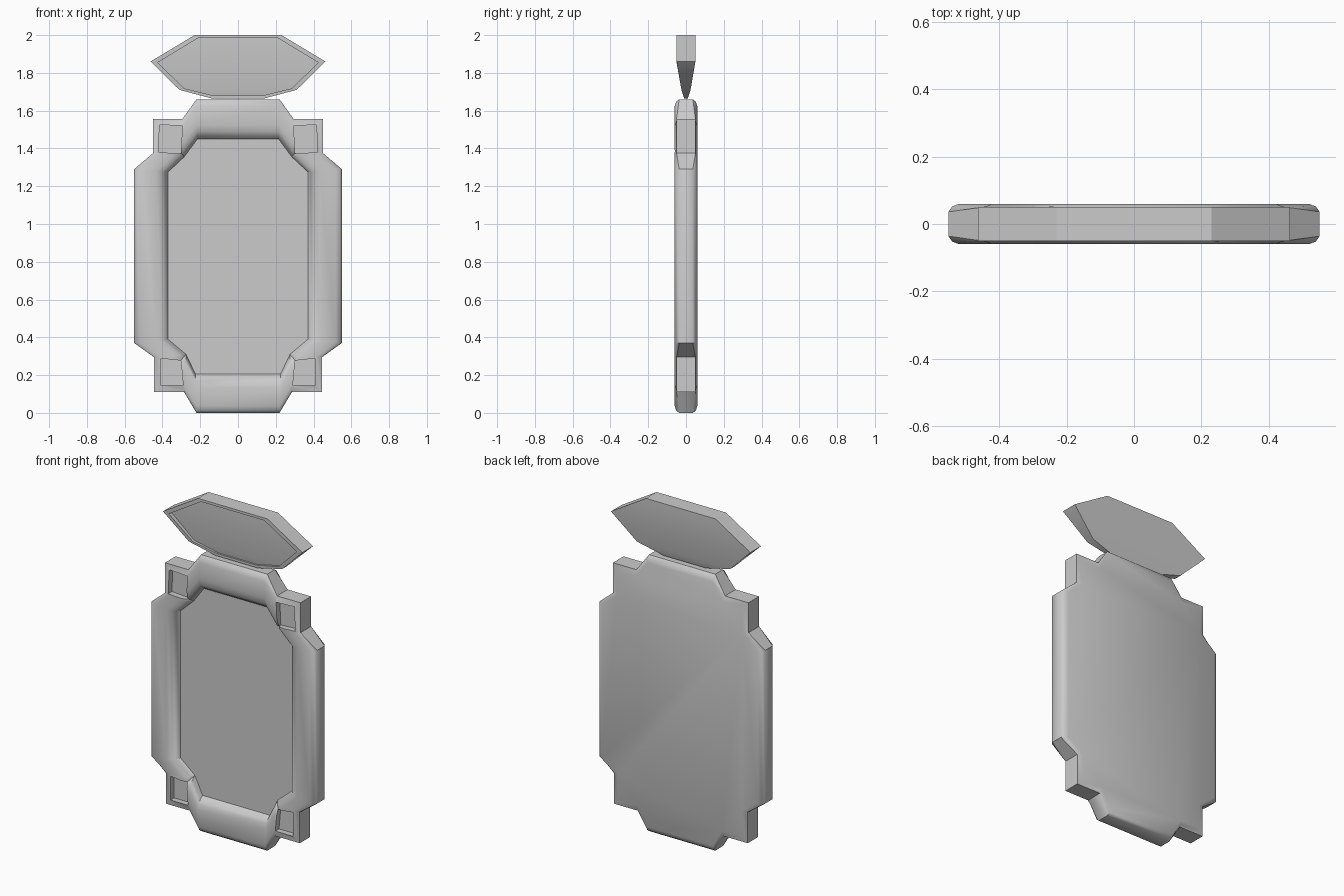
import bpy, bmesh, math

if "Cube" in bpy.data.objects:
    bpy.data.objects.remove(bpy.data.objects["Cube"])

def finish(name, bm):
    bmesh.ops.remove_doubles(bm, verts=bm.verts, dist=1e-5)
    bmesh.ops.recalc_face_normals(bm, faces=bm.faces)
    me = bpy.data.meshes.new(name)
    bm.to_mesh(me)
    bm.free()
    ob = bpy.data.objects.new(name, me)
    bpy.context.collection.objects.link(ob)
    return ob

def activate(ob):
    bpy.ops.object.select_all(action='DESELECT')
    ob.select_set(True)
    bpy.context.view_layer.objects.active = ob

def mirrored(half):
    return half + [(-x, z) for x, z in reversed(half)]

def bridge(bm, a, b):
    # quads between two closed rings, skipping collapsed sides
    n = len(a)
    for i in range(n):
        j = (i + 1) % n
        vs = list(dict.fromkeys((a[i], a[j], b[j], b[i])))
        if len(vs) > 2:
            bm.faces.new(vs)

# Frame body: rounded section swept between outer outline and opening
outer = mirrored([(.22, 0), (.285, .11), (.445, .11), (.445, .295), (.55, .37),
                  (.55, 1.29), (.45, 1.375), (.45, 1.555), (.295, 1.555), (.22, 1.66)])
inner = mirrored([(.225, .205), (.275, .31), (.275, .31), (.275, .31), (.37, .39),
                  (.37, 1.275), (.285, 1.355), (.285, 1.355), (.285, 1.355), (.215, 1.45)])
block = {1, 2, 3, 6, 7, 8}
section = [(.18, .06), (.06, .052), (0, .036), (0, -.036), (.06, -.052),
           (.18, -.06), (.65, -.06), (.82, -.052), (.92, -.038), (1, -.015)]
bm = bmesh.new()
rings = []
for t, y in section:
    ring, cache = [], {}
    for i, ((ox, oz), (ix, iz)) in enumerate(zip(outer, inner)):
        yy = math.copysign(.05, y) if t == 0 and min(i, 19 - i) in block else y
        co = (ox + (ix - ox) * t, yy, oz + (iz - oz) * t)
        key = tuple(round(c, 5) for c in co)
        if key not in cache:
            cache[key] = bm.verts.new(co)
        ring.append(cache[key])
    rings.append(ring)
for a, b in zip(rings, rings[1:]):
    bridge(bm, a, b)
bm.faces.new(rings[0])                        # back
bm.faces.new(list(dict.fromkeys(rings[-1])))  # recessed panel
frame = finish("frame_with_panel", bm)

# Square pockets in the four corner blocks
pockets = [[(.295, 1.52), (.415, 1.525), (.422, 1.38), (.302, 1.373)],
           [(.29, .145), (.407, .145), (.407, .288), (.302, .277)]]
bm = bmesh.new()
for quad in pockets:
    for s in (1, -1):
        a, b = [[bm.verts.new((s * x, y, z)) for x, z in quad] for y in (-.1, -.025)]
        bridge(bm, a, b)
        bm.faces.new(a)
        bm.faces.new(b)
cutter = finish("pocket_cutter", bm)
cutter.hide_render = True
mod = frame.modifiers.new("pockets", 'BOOLEAN')
mod.operation, mod.solver, mod.object = 'DIFFERENCE', 'EXACT', cutter
activate(frame)
bpy.ops.object.modifier_apply(modifier=mod.name)
bpy.data.objects.remove(cutter)
bpy.ops.object.shade_smooth_by_angle(angle=math.radians(38))

# Top plaque: tapered slab with a dished front, built in mirrored rows
rim = [(.23, 2.0), (.463, 1.86), (.31, 1.71), (.14, 1.665)]
dish = [(.21, 1.985), (.425, 1.855), (.285, 1.718), (.13, 1.68)]
depth = [.05, .05, .024, .01]
floor = [-.025, -.025, -.008, 0]
bm = bmesh.new()

def ring(pts, ys):
    return [bm.verts.new((x, y, z)) for (x, z), y in
            zip(mirrored(pts), ys + ys[::-1])]

back = ring(rim, depth)
front = ring(rim, [-d for d in depth])
lip = ring(dish, [-d for d in depth])
base = ring(dish, floor)
for a, b in ((back, front), (front, lip), (lip, base)):
    bridge(bm, a, b)
for r in (back, base):
    for i in range(3):
        bm.faces.new((r[i], r[i + 1], r[6 - i], r[7 - i]))
activate(finish("top_plaque", bm))
bpy.ops.object.shade_smooth_by_angle(angle=math.radians(30))
